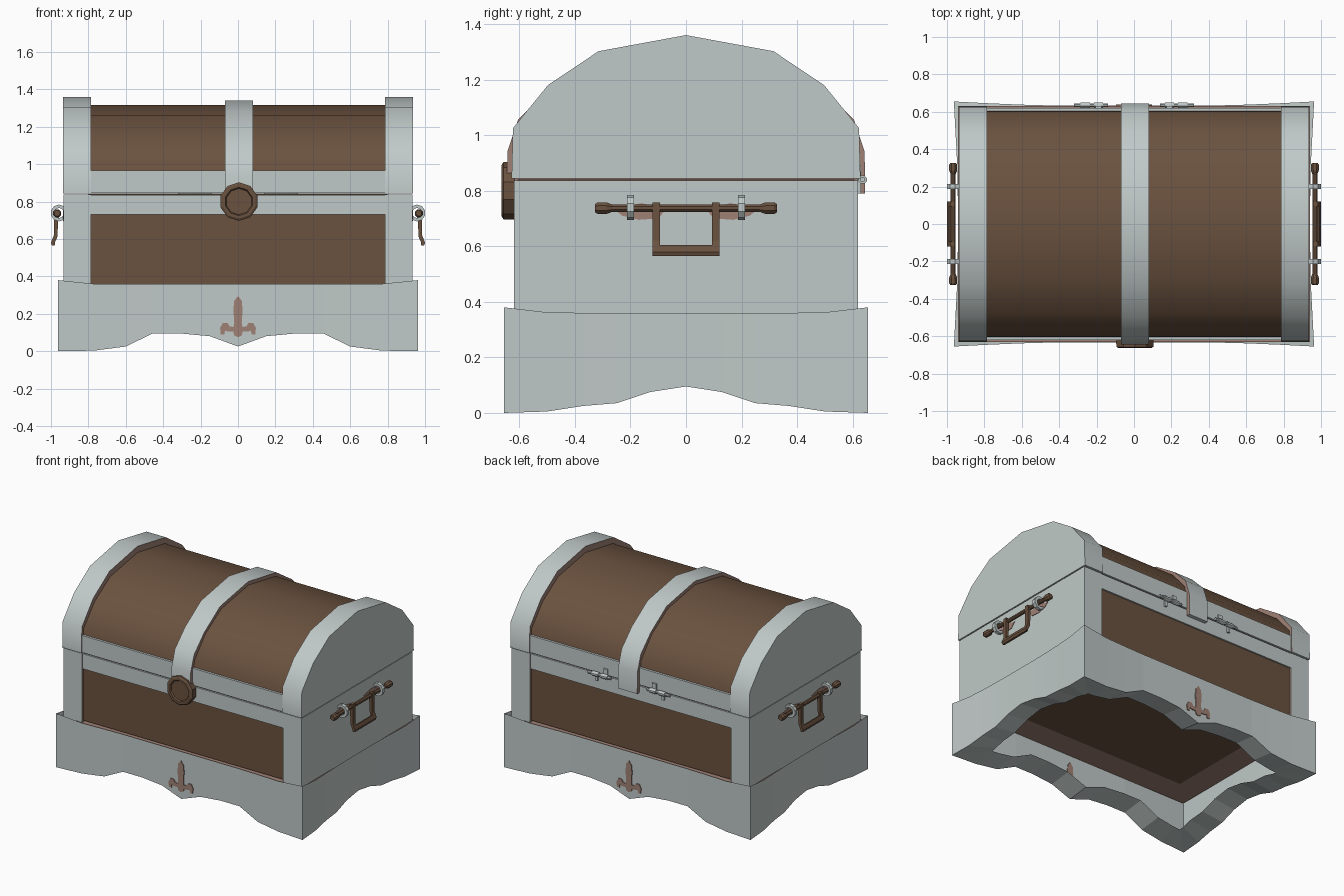
import bpy, bmesh, math
from mathutils import Vector

if "Cube" in bpy.data.objects:
    bpy.data.objects.remove(bpy.data.objects["Cube"])


def material(name, rgb):
    m = bpy.data.materials.new(name)
    m.diffuse_color = (*rgb, 1)
    m.use_nodes = True
    m.node_tree.nodes["Principled BSDF"].inputs["Base Color"].default_value = m.diffuse_color
    return m


GREY = material("pale iron", (0.53, 0.59, 0.58))
BROWN = material("brown wood", (0.145, 0.084, 0.05))
COPPER = material("dull copper", (0.35, 0.22, 0.18))


def finish(name, bm, mats, smooth=False, fix=True):
    if fix:
        bmesh.ops.recalc_face_normals(bm, faces=bm.faces[:])
    me = bpy.data.meshes.new(name)
    bm.to_mesh(me)
    bm.free()
    for m in mats:
        me.materials.append(m)
    if smooth:
        me.shade_smooth()
        me.set_sharp_from_angle(angle=math.radians(45))
    ob = bpy.data.objects.new(name, me)
    bpy.context.collection.objects.link(ob)
    return ob


def box(name, x, y, z, mat):
    """Box from (min, max) ranges."""
    extrude(name, [(y[0], z[0]), (y[1], z[0]), (y[1], z[1]), (y[0], z[1])], 'x', x[0], x[1], mat)


def extrude(name, pts, axis, a, b, mat, smooth=False, caps=(0, 0)):
    """Closed outline pushed along x (points y,z) or y (points x,z); caps = material of each end."""
    bm = bmesh.new()
    put = (lambda p, t: (t, p[0], p[1])) if axis == 'x' else (lambda p, t: (p[0], t, p[1]))
    va = [bm.verts.new(put(p, a)) for p in pts]
    vb = [bm.verts.new(put(p, b)) for p in pts]
    bm.faces.new(va).material_index = caps[0]
    bm.faces.new(vb).material_index = caps[1]
    for i in range(len(pts)):
        j = (i + 1) % len(pts)
        bm.faces.new((va[i], va[j], vb[j], vb[i]))
    return finish(name, bm, [mat, COPPER] if any(caps) else [mat], smooth)


def lathe(name, prof, axis, loc, n, mat, smooth=False):
    """Spin (radius, distance) points about an x or y axis through loc."""
    bm = bmesh.new()
    d = Vector((1, 0, 0)) if axis == 'x' else Vector((0, 1, 0))
    side = Vector((0, 1, 0)) if axis == 'x' else Vector((1, 0, 0))
    up = Vector((0, 0, 1))
    rings = []
    for r, t in prof:
        ring = []
        for k in range(n):
            a = 2 * math.pi * (k + 0.5) / n
            ring.append(bm.verts.new(Vector(loc) + d * t + (side * math.cos(a) + up * math.sin(a)) * r))
        rings.append(ring)
    for A, B in zip(rings, rings[1:]):
        for k in range(n):
            m = (k + 1) % n
            bm.faces.new((A[k], A[m], B[m], B[k]))
    bmesh.ops.remove_doubles(bm, verts=bm.verts[:], dist=1e-5)
    return finish(name, bm, [mat], smooth)


# Flared skirt with scalloped lower edge: quarter outline (x, y, bottom, top)
q = [(0, -.634, .025, .36), (.15, -.634, .08, .36), (.31, -.634, .095, .36),
     (.455, -.634, .095, .36), (.6, -.638, .025, .36), (.77, -.645, .003, .36),
     (.963, -.655, 0, .38), (.955, -.5, .005, .362), (.948, -.37, .025, .36),
     (.944, -.25, .035, .36), (.942, -.13, .075, .36), (.942, 0, .095, .36)]
half = q + [(x, -y, b, t) for x, y, b, t in q[-2::-1]]
ring = half + [(-x, y, b, t) for x, y, b, t in half[-2:0:-1]]


def clamp(v, m):
    return max(-m, min(m, v))


def inner(x, y):
    """Inner edge keeps the scallops aligned, pulled in 0.18 from the outside."""
    if abs(y) > .6:
        f = {.77: .73, .963: .78}.get(abs(x), abs(x))
        return math.copysign(f, x), math.copysign(.475, y)
    return math.copysign(.78, x), clamp(y, .44)


# thin shell: outer wall and the lip turned in underneath
bm = bmesh.new()
loops = [[bm.verts.new(f(*p)) for p in ring] for f in (
    lambda x, y, b, t: (x, y, t),
    lambda x, y, b, t: (x, y, b),
    lambda x, y, b, t: (*inner(x, y), b + .02))]
for A, B in zip(loops, loops[1:]):
    for i in range(len(ring)):
        j = (i + 1) % len(ring)
        bm.faces.new((B[i], B[j], A[j], A[i]))
finish("skirt", bm, [GREY], fix=False)

# Chest body: wooden core, iron ends, upper rim band, plate closing the top of the skirt
box("body_wood", (-.8, .8), (-.607, .607), (.36, .84), BROWN)
box("body_underside_rim", (-.94, .94), (-.632, .632), (.342, .35), COPPER)
box("body_floor", (-.76, .76), (-.45, .45), (.338, .345), BROWN)
box("body_rim_band", (-.79, .79), (-.618, .618), (.73, .836), GREY)
post = [(-.62, .345), (.62, .345), (.62, .837), (-.62, .837)]
for s, n in ((-1, "left"), (1, "right")):
    extrude(n + "_body_end", post, 'x', s * .785, s * .932, GREY, False, (1, 0))

# Domed lid: one arch profile, rescaled for each layer
arch = [(.628, .843), (.623, 1.025), (.497, 1.18), (.315, 1.302), (0, 1.36)]
strap = [(.645, .79), (.643, .94), (.605, 1.055), (.492, 1.168), (.315, 1.285), (0, 1.341)]


def mirrored(h, sy=1, sz=1):
    h = [(y * sy, .843 + (z - .843) * sz) for y, z in h]
    return h + [(-y, z) for y, z in h[-2::-1]]


extrude("lid_wood", mirrored(arch, .967, .913), 'x', -.8, .8, BROWN, True)
box("lid_rim_band", (-.79, .79), (-.62, .62), (.845, .965), GREY)
extrude("lid_strap", mirrored(strap), 'x', -.07, .08, GREY, True, (1, 1))
for s, n in ((-1, "left"), (1, "right")):
    extrude(n + "_lid_end", mirrored(arch), 'x', s * .785, s * .935, GREY, True, (1, 0))

# Round lock plate with recessed centre
lathe("lock", [(0, .025), (.103, .025), (.103, -.015), (.092, -.022), (.076, -.022), (.07, -.012), (0, -.012)],
      'y', (.005, -.642, .8), 10, BROWN)

# Lily ornament on front and back of the skirt
h = [(0, .295), (.02, .27), (.025, .22), (.02, .155), (.024, .13), (.045, .132), (.055, .15), (.08, .152),
     (.096, .125), (.092, .088), (.072, .088), (.07, .11), (.05, .104), (.025, .104), (.02, .085), (0, .075)]
lily = h + [(-x, z) for x, z in h[-2:0:-1]]
extrude("front_lily", lily, 'y', -.640, -.631, COPPER)
extrude("back_lily", lily, 'y', .631, .640, COPPER)

# Side handles: turned rod, iron rings, hanging bail
rod = [(0, -.327), (.016, -.327), (.023, -.317), (.023, -.287), (.014, -.265), (.014, .265),
       (.023, .287), (.023, .317), (.016, .327), (0, .327)]
eye = [(.027, -.013), (.045, -.013), (.045, .013), (.027, .013), (.027, -.013)]
bail = [(.958, .757), (.984, .757), (.984, .62), (1, .58), (.988, .565), (.966, .61)]
grip = [(.976, .6), (.99, .605), (1, .58), (.995, .565), (.98, .565)]
for s, n in ((-1, "left"), (1, "right")):
    lathe(n + "_handle_rod", rod, 'y', (s * .967, 0, .737), 8, BROWN)
    extrude(n + "_handle_grip", [(s * x, z) for x, z in grip], 'y', -.118, .118, BROWN)
    for e in (-1, 1):
        lathe(n + "_handle_ring", eye, 'y', (s * .957, e * .2, .739), 10, GREY)
        extrude(n + "_handle_arm", [(s * x, z) for x, z in bail], 'y', e * .093, e * .121, BROWN)
        mount = [(e * .07, .735), (e * .1, .7), (e * .17, .695), (e * .23, .71), (e * .26, .735), (e * .16, .755)]
        extrude(n + "_handle_mount", mount, 'x', s * .929, s * .935, COPPER)

# Back hinges: pin, two knuckles, one leaf up and one leaf down
for s in (-1, 1):
    lathe("hinge_pin", [(0, -.09), (.01, -.09), (.01, .09), (0, .09)], 'x', (s * .23, .636, .84), 8, GREY)
    for c, z, w in ((.19, (.84, .89), .016), (.26, (.79, .84), .009)):
        lathe("hinge_knuckle", [(0, -.025), (.016, -.025), (.016, .025), (0, .025)], 'x',
              (s * c, .636, .84), 8, GREY, True)
        box("hinge_leaf", (s * c - w, s * c + w), (.615, .63), z, GREY)
